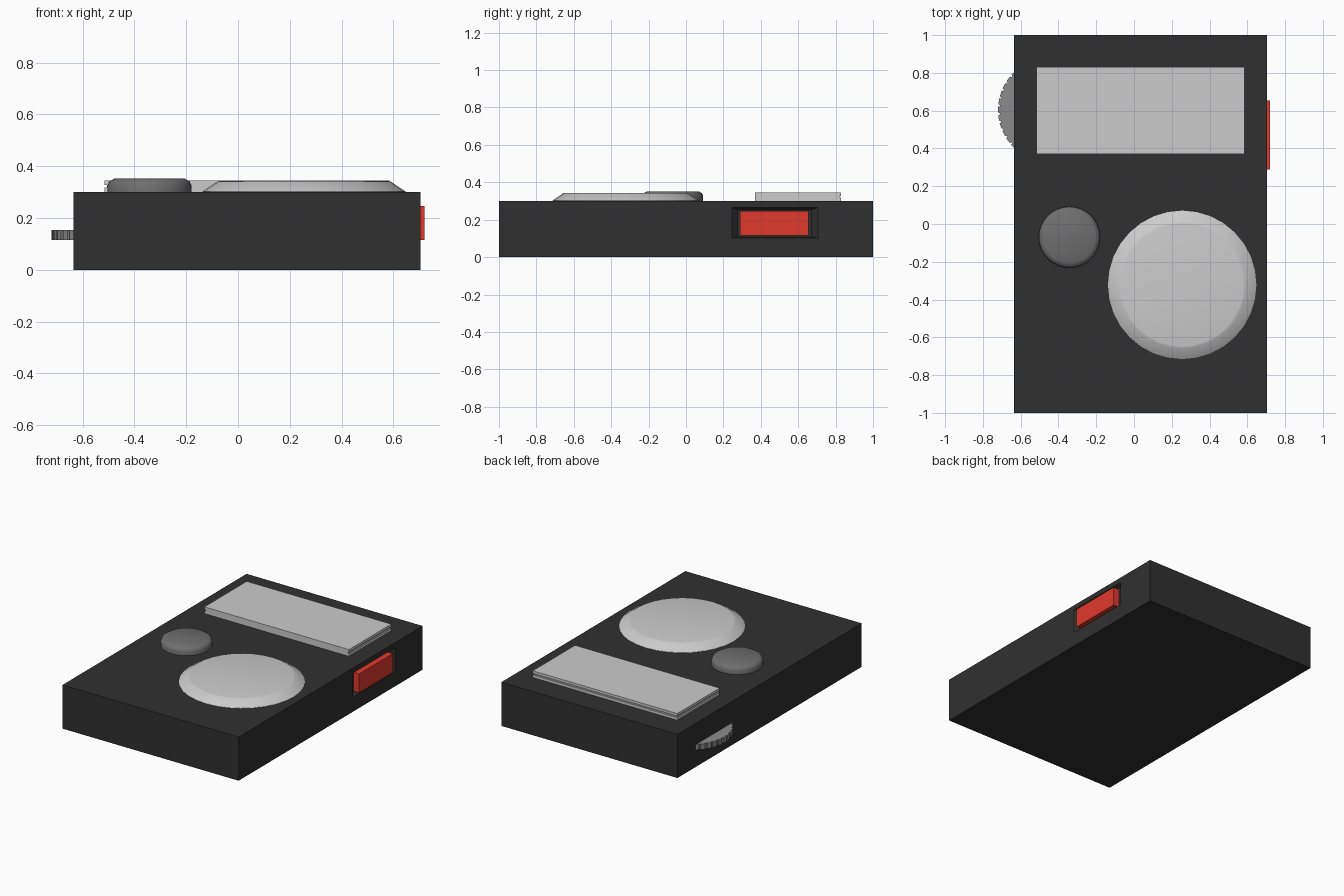
import bpy, bmesh, math

if "Cube" in bpy.data.objects:
    bpy.data.objects.remove(bpy.data.objects["Cube"])

def material(name, rgb):
    m = bpy.data.materials.new(name)
    m.diffuse_color = (*rgb, 1)
    m.use_nodes = True
    m.node_tree.nodes["Principled BSDF"].inputs["Base Color"].default_value = m.diffuse_color
    return m

BLACK = material("black plastic", (0.03, 0.03, 0.03))
DARK = material("dark grey", (0.16, 0.16, 0.16))
STEEL = material("wheel grey", (0.26, 0.26, 0.26))
RED = material("red", (0.75, 0.04, 0.025))

def make(name, bm, mat=None, smooth=None):
    bmesh.ops.recalc_face_normals(bm, faces=bm.faces)
    me = bpy.data.meshes.new(name)
    bm.to_mesh(me)
    bm.free()
    ob = bpy.data.objects.new(name, me)
    bpy.context.collection.objects.link(ob)
    if mat:
        me.materials.append(mat)
    if smooth:
        bpy.ops.object.select_all(action='DESELECT')
        ob.select_set(True)
        bpy.context.view_layer.objects.active = ob
        bpy.ops.object.shade_smooth_by_angle(angle=math.radians(smooth))
    return ob

def loft(bm, rings):
    """Bridge rings of points with quads and cap both ends."""
    loops = [[bm.verts.new(p) for p in r] for r in rings]
    n = len(loops[0])
    for a, b in zip(loops, loops[1:]):
        for i in range(n):
            bm.faces.new((a[i], a[(i + 1) % n], b[(i + 1) % n], b[i]))
    bm.faces.new(loops[0])
    bm.faces.new(loops[-1])

def add_box(bm, x, y, z):
    loft(bm, [[(x[0], y[0], h), (x[1], y[0], h), (x[1], y[1], h), (x[0], y[1], h)] for h in z])

def box(name, x, y, z, mat=None):
    bm = bmesh.new()
    add_box(bm, x, y, z)
    return make(name, bm, mat)

def disc(name, cx, cy, profile, n, mat=None):
    """Round part from (radius, height) steps."""
    bm = bmesh.new()
    loft(bm, [[(cx + r * math.cos(2 * math.pi * i / n), cy + r * math.sin(2 * math.pi * i / n), z)
               for i in range(n)] for r, z in profile])
    return make(name, bm, mat, 40)

# case with a tapered recess in its right side
body = box("body", (-0.635, 0.705), (-1, 1), (0, 0.30), BLACK)
bm = bmesh.new()
loft(bm, [[(x, y0, z0), (x, y1, z0), (x, y1, z1), (x, y0, z1)] for x, y0, y1, z0, z1 in
          ((0.675, 0.275, 0.67, 0.108, 0.252), (0.705, 0.245, 0.705, 0.102, 0.265),
           (0.74, 0.245, 0.705, 0.102, 0.265))])
cutter = make("recess_cutter", bm)
cutter.hide_render = True
cutter.hide_set(True)
cut = body.modifiers.new("recess", 'BOOLEAN')
cut.operation = 'DIFFERENCE'
cut.solver = 'EXACT'
cut.object = cutter

# red side button sitting in the recess
box("side_button", (0.66, 0.72), (0.288, 0.655), (0.116, 0.246), RED)

# raised screen: base and lid slabs with a narrow groove, open front closed flush
bm = bmesh.new()
add_box(bm, (-0.515, 0.585), (0.37, 0.83), (0.295, 0.318))
add_box(bm, (-0.507, 0.577), (0.37, 0.822), (0.318, 0.328))
add_box(bm, (-0.515, 0.585), (0.37, 0.83), (0.328, 0.346))
make("screen", bm)

# large bevelled dial and small round button
disc("dial", 0.255, -0.322, [(0.393, 0.29), (0.393, 0.302), (0.335, 0.341), (0.325, 0.343)], 32)
disc("round_button", -0.342, -0.07,
     [(0.162, 0.29), (0.162, 0.326), (0.155, 0.342), (0.136, 0.352)], 32, DARK)

# notched thumb wheel, mostly inside the case
teeth, ring = 40, []
for i in range(teeth):
    for frac, r in ((-0.38, 0.278), (0.32, 0.278), (0.38, 0.269), (0.56, 0.269)):
        a = math.pi + (i + frac) * 2 * math.pi / teeth
        ring.append((-0.442 + r * math.cos(a), 0.604 + r * math.sin(a)))
bm = bmesh.new()
loft(bm, [[(x, y, z) for x, y in ring] for z in (0.116, 0.154)])
make("thumb_wheel", bm, STEEL)
